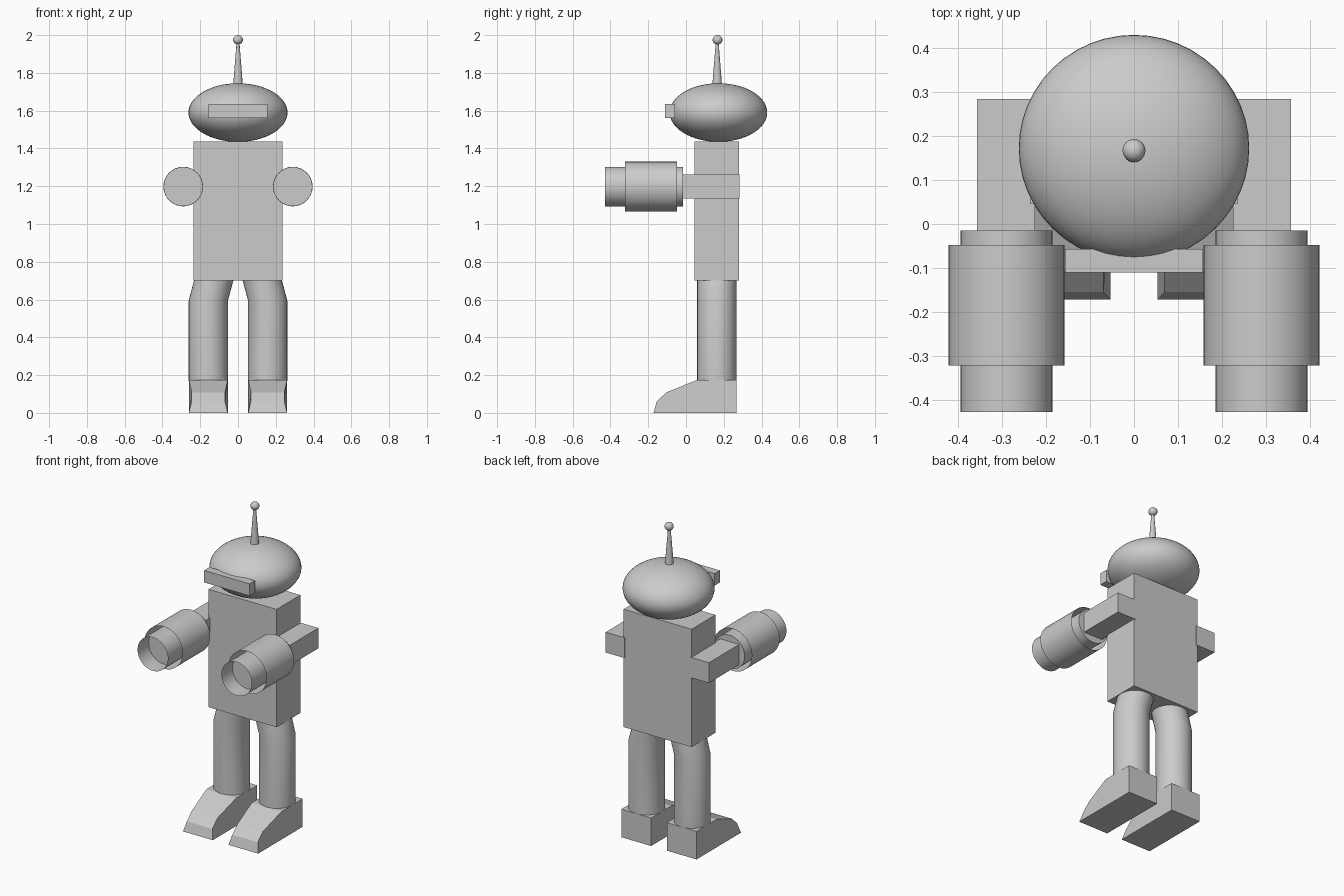
import bpy, math

if "Cube" in bpy.data.objects:
    bpy.data.objects.remove(bpy.data.objects["Cube"])


def smooth(ob, angle=35):
    bpy.ops.object.select_all(action='DESELECT')
    ob.select_set(True)
    bpy.context.view_layer.objects.active = ob
    bpy.ops.object.shade_smooth_by_angle(angle=math.radians(angle))


def mesh(name, verts, faces):
    me = bpy.data.meshes.new(name)
    me.from_pydata(verts, [], faces)
    ob = bpy.data.objects.new(name, me)
    bpy.context.collection.objects.link(ob)
    return ob


def box(name, lo, hi):
    bpy.ops.mesh.primitive_cube_add(size=1, location=[(a + b) / 2 for a, b in zip(lo, hi)])
    ob = bpy.context.object
    ob.name = name
    ob.scale = [b - a for a, b in zip(lo, hi)]
    return ob


def ball(name, loc, radii, seg, rings):
    bpy.ops.mesh.primitive_uv_sphere_add(segments=seg, ring_count=rings, radius=1, location=loc)
    ob = bpy.context.object
    ob.name = name
    ob.scale = radii
    smooth(ob)
    return ob


def tube(name, rings, axis, n=32, cap_start=False, cap_end=False):
    """Loft circles given as (centre, radius) around the y or z axis."""
    verts, faces = [], []
    for (x, y, z), r in rings:
        for i in range(n):
            a = 2 * math.pi * i / n
            c, s = r * math.cos(a), r * math.sin(a)
            verts.append((x + c, y + s, z) if axis == 'z' else (x - c, y, z + s))
    for k in range(len(rings) - 1):
        for i in range(n):
            j = (i + 1) % n
            q = (k * n + i, k * n + j, (k + 1) * n + j, (k + 1) * n + i)
            faces.append(q)
    if cap_start:
        faces.append(tuple(reversed(range(n))))
    if cap_end:
        faces.append(tuple(range(len(verts) - n, len(verts))))
    ob = mesh(name, verts, faces)
    smooth(ob, 15)
    return ob


# Head, visor and antenna
ball("head", (0, 0.172, 1.59), (0.262, 0.258, 0.155), 48, 32)
box("visor", (-0.157, -0.11, 1.56), (0.157, -0.057, 1.635))
tube("antenna", [((0, 0.165, 1.73), 0.026), ((0, 0.165, 1.97), 0.007)], 'z', 16)
ball("antenna_tip", (0, 0.167, 1.975), (0.026, 0.026, 0.025), 24, 16)

# Torso
box("torso", (-0.235, 0.045, 0.70), (0.235, 0.28, 1.437))

# Foot side profile: y, z, half width
FOOT = [(0.267, 0.005, 0.103), (0.267, 0.175, 0.103), (0.06, 0.175, 0.103),
        (-0.105, 0.108, 0.088), (-0.155, 0.06, 0.088), (-0.172, 0.0, 0.103)]

for side, s in (("left", 1), ("right", -1)):
    # Upper arm, forearm barrel with recessed end, open outer sleeve
    xs = sorted((s * 0.225, s * 0.357))
    box(side + "_arm", (xs[0], -0.02, 1.135), (xs[1], 0.284, 1.262))
    ax, az = s * 0.29, 1.198
    tube(side + "_barrel", [((ax, -0.428, az), 0.105), ((ax, -0.015, az), 0.105)], 'y', cap_end=True)
    tube(side + "_barrel_floor", [((ax, -0.32, az), 0.104), ((ax, -0.318, az), 0.104)], 'y', cap_start=True)
    tube(side + "_sleeve", [((ax, -0.322, az), 0.132), ((ax, -0.048, az), 0.132)], 'y')

    # Leg bending in toward the hip
    lx, ly = s * 0.157, 0.163
    tube(side + "_leg", [((lx, ly, 0.17), 0.104), ((lx, ly, 0.595), 0.104),
                         ((s * 0.129, ly, 0.70), 0.104)], 'z')

    # Wedge foot
    n = len(FOOT)
    v = [(lx - w, y, z) for y, z, w in FOOT] + [(lx + w, y, z) for y, z, w in FOOT]
    v = [(x, y, max(z, 0) if z > 0.01 else 0) for x, y, z in v]
    f = [(i, i + n, (i + 1) % n + n, (i + 1) % n) for i in range(n)]
    f += [tuple(range(n)), tuple(reversed(range(n, 2 * n)))]
    mesh(side + "_foot", v, f)
